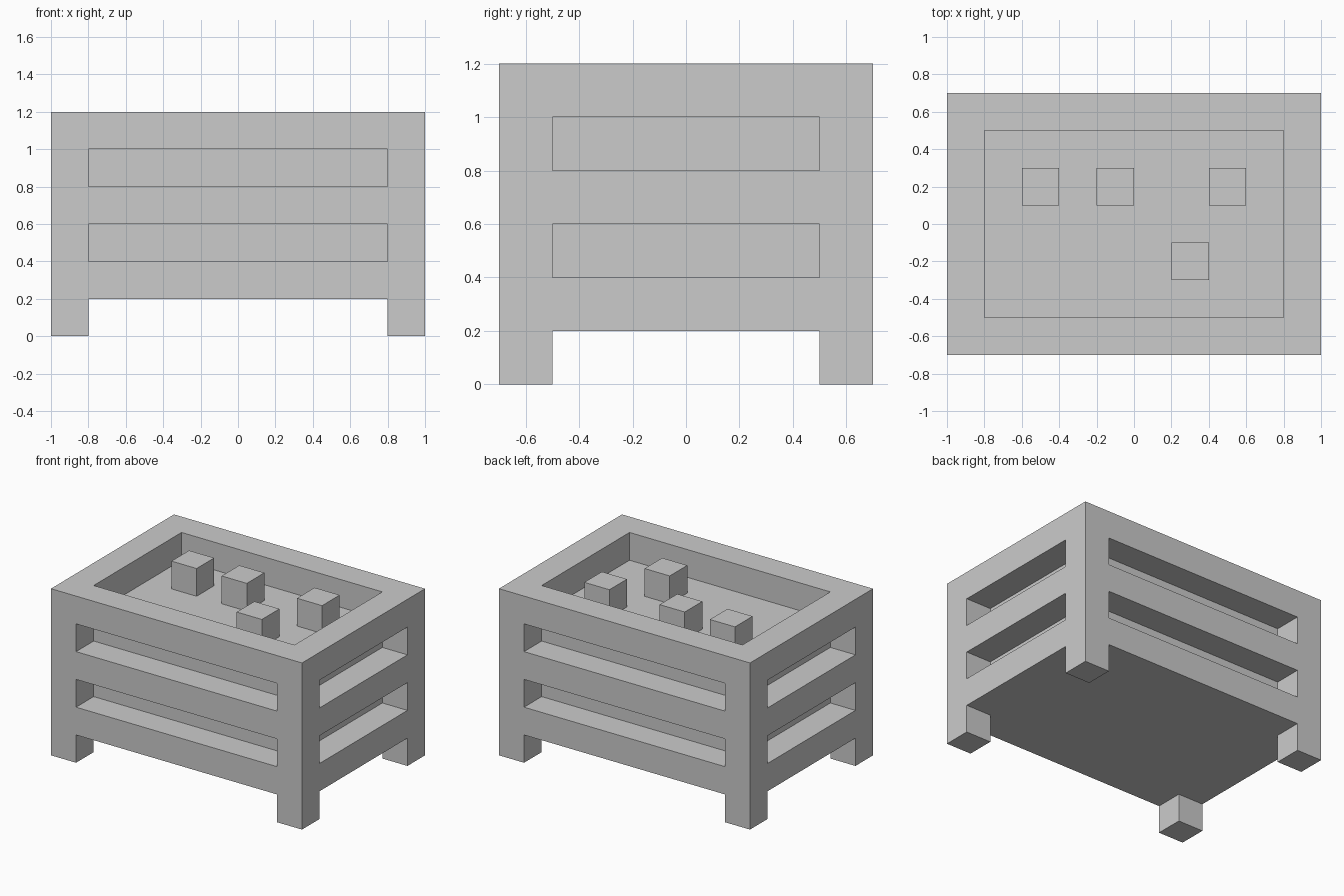
import bpy
import bmesh
from mathutils import Vector

if "Cube" in bpy.data.objects:
    bpy.data.objects.remove(bpy.data.objects["Cube"])


def box(name, lo, hi):
    """Axis-aligned box object between two corners."""
    mesh = bpy.data.meshes.new(name)
    bm = bmesh.new()
    bmesh.ops.create_cube(bm, size=2)
    for v in bm.verts:
        v.co = Vector([hi[i] if v.co[i] > 0 else lo[i] for i in range(3)])
    bm.to_mesh(mesh)
    bm.free()
    obj = bpy.data.objects.new(name, mesh)
    bpy.context.collection.objects.link(obj)
    return obj


def cut(target, lo, hi):
    """Subtract a box from the target and discard the cutter."""
    cutter = box("cutter", lo, hi)
    cutter.hide_render = True
    mod = target.modifiers.new("cut", 'BOOLEAN')
    mod.operation = 'DIFFERENCE'
    mod.solver = 'EXACT'
    mod.object = cutter
    bpy.context.view_layer.objects.active = target
    bpy.ops.object.modifier_apply(modifier=mod.name)
    bpy.data.objects.remove(cutter)


W, D, H = 1.0, 0.7, 1.2      # outer half width, half depth, height
IW, ID = 0.8, 0.5            # inner half width, half depth

# Slatted frame: hollow box with corner posts, rails and open slots
frame = box("slatted_frame", (-W, -D, 0), (W, D, H))
cut(frame, (-IW, -ID, -0.2), (IW, ID, H + 0.2))
for z0, z1 in ((-0.2, 0.2), (0.4, 0.6), (0.8, 1.0)):
    cut(frame, (-IW, -D - 0.1, z0), (IW, D + 0.1, z1))
    cut(frame, (-W - 0.1, -ID, z0), (W + 0.1, ID, z1))

# Solid core inside the frame, its top forming the sunken tray floor
box("inner_core", (-IW, -ID, 0.2), (IW, ID, 1.0))

# Small blocks standing on the tray floor
for i, (x, y) in enumerate(((-0.5, 0.2), (-0.1, 0.2), (0.5, 0.2), (0.3, -0.2))):
    box(f"small_block_{i + 1}", (x - 0.1, y - 0.1, 1.0), (x + 0.1, y + 0.1, H))
